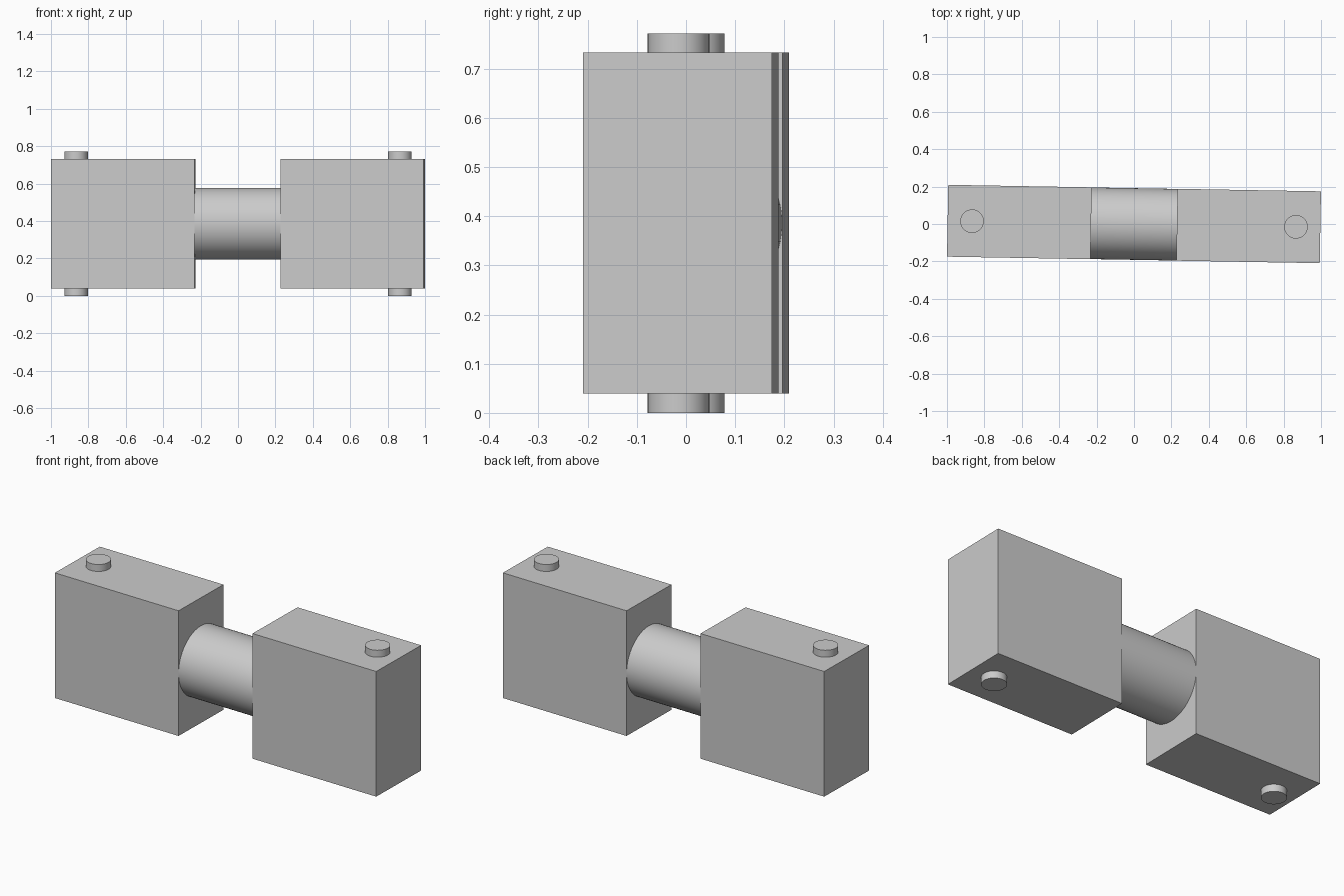
import bpy
import math
from mathutils import Matrix

cube = bpy.data.objects.get("Cube")
if cube:
    bpy.data.objects.remove(cube, do_unlink=True)

# The whole assembly is turned slightly about the vertical axis
TURN = Matrix.Rotation(math.radians(-1), 4, 'Z')
MID_Z = 0.386

grey = bpy.data.materials.new("plain grey")
grey.use_nodes = True
GREY = (0.6, 0.6, 0.6, 1)
grey.diffuse_color = GREY
grey.node_tree.nodes["Principled BSDF"].inputs["Base Color"].default_value = GREY


def finish(name, smooth=False):
    """Name, colour and turn the newest primitive."""
    obj = bpy.context.object
    obj.name = name
    obj.data.materials.append(grey)
    bpy.ops.object.transform_apply(location=True, rotation=True, scale=True)
    obj.data.transform(TURN)
    if smooth:
        bpy.ops.object.shade_smooth_by_angle(angle=math.radians(30))


# Horizontal connecting barrel, ending inside both blocks
bpy.ops.mesh.primitive_cylinder_add(vertices=64, radius=0.1915, depth=0.6,
                                    location=(0, 0, MID_Z),
                                    rotation=(0, math.pi / 2, 0))
finish("connecting_barrel", smooth=True)

for side, sign in (("left", 1), ("right", -1)):
    # End block
    bpy.ops.mesh.primitive_cube_add(size=1, location=(sign * 0.613, 0, MID_Z))
    bpy.context.object.scale = (0.767, 0.384, 0.693)
    finish(side + "_block")

    # Short pins above and below the block
    for level, z in (("top", 0.746), ("bottom", 0.025)):
        bpy.ops.mesh.primitive_cylinder_add(vertices=32, radius=0.063, depth=0.05,
                                            location=(sign * 0.866, 0, z))
        finish(f"{side}_{level}_pin", smooth=True)
